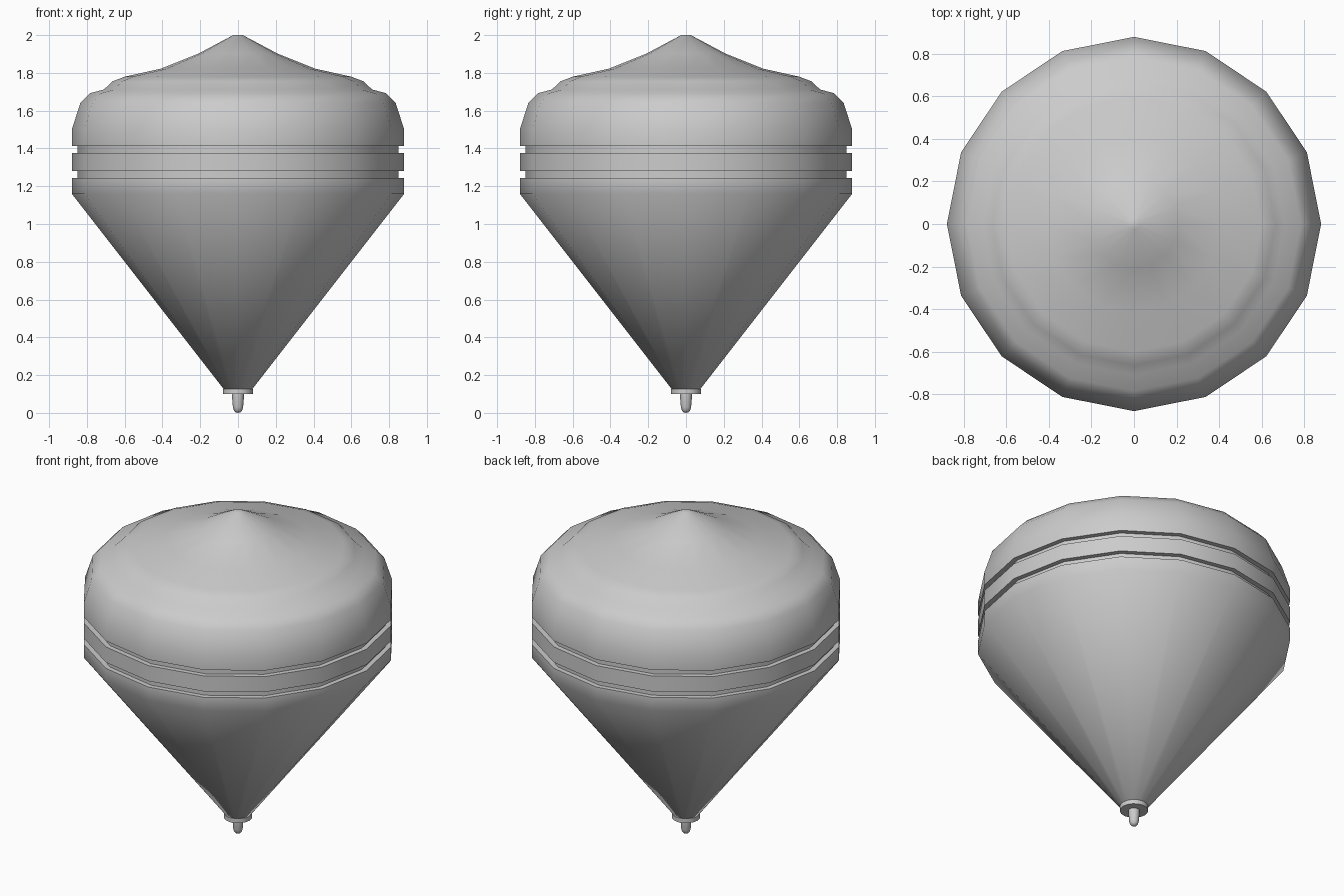
import bpy
import math

cube = bpy.data.objects.get("Cube")
if cube:
    bpy.data.objects.remove(cube, do_unlink=True)

grey = bpy.data.materials.new("plain grey")
grey.use_nodes = True
colour = (0.6, 0.6, 0.6, 1)
grey.diffuse_color = colour
grey.node_tree.nodes["Principled BSDF"].inputs["Base Color"].default_value = colour


def lathe(name, profile, sides=16):
    """Spin a (radius, height) profile, listed bottom to top, around z."""
    verts, faces, rings = [], [], []
    for r, z in profile:
        start = len(verts)
        count = sides if r > 0 else 1
        for i in range(count):
            a = math.tau * i / sides
            verts.append((r * math.cos(a), r * math.sin(a), z))
        rings.append([start + i % count for i in range(sides)])
    for low, high in zip(rings, rings[1:]):
        for i in range(sides):
            j = (i + 1) % sides
            loop = [low[i], low[j], high[j], high[i]]
            faces.append(list(dict.fromkeys(loop)))
    mesh = bpy.data.meshes.new(name)
    mesh.from_pydata(verts, [], faces)
    mesh.materials.append(grey)
    obj = bpy.data.objects.new(name, mesh)
    bpy.context.collection.objects.link(obj)
    bpy.ops.object.select_all(action="DESELECT")
    obj.select_set(True)
    bpy.context.view_layer.objects.active = obj
    bpy.ops.object.shade_smooth_by_angle(angle=math.radians(60))
    return obj


# Body: cone, two cut grooves, rounded shoulder and peaked crown
WIDE, GROOVE = 0.88, 0.85
body = [(0, 0.125), (0.075, 0.125), (WIDE, 1.16)]
for low, high in ((1.243, 1.28), (1.376, 1.413)):
    body += [(WIDE, low), (GROOVE, low), (GROOVE, high), (WIDE, high)]
body += [(WIDE, 1.50), (0.835, 1.64), (0.785, 1.692), (0.71, 1.712),
         (0.665, 1.755), (0.60, 1.78), (0.41, 1.822), (0.21, 1.902),
         (0.025, 2.0), (0, 2.0)]
lathe("body", body)

# Collar at the foot of the cone
lathe("collar", [(0, 0.10), (0.08, 0.10), (0.08, 0.127), (0, 0.127)])

# Rounded spinning tip
lathe("tip", [(0, 0), (0.012, 0.003), (0.022, 0.013), (0.027, 0.03),
              (0.032, 0.09), (0.032, 0.105), (0, 0.105)])
